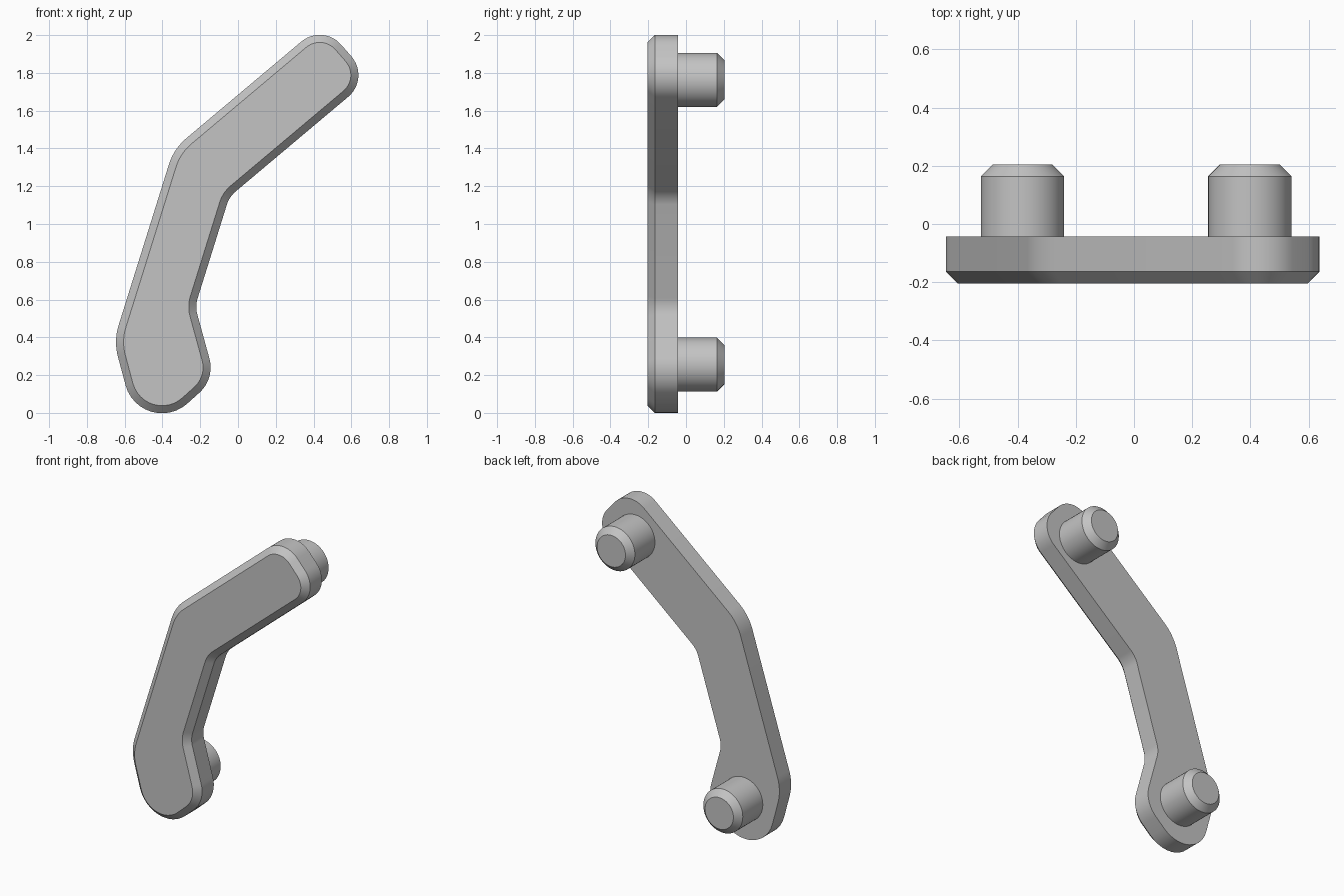
import bpy, bmesh, math
from mathutils import Vector

cube = bpy.data.objects.get("Cube")
if cube:
    bpy.data.objects.remove(cube, do_unlink=True)

grey = bpy.data.materials.new("plain grey")
grey.use_nodes = True
colour = (0.55, 0.55, 0.55, 1)
grey.diffuse_color = colour
grey.node_tree.nodes["Principled BSDF"].inputs["Base Color"].default_value = colour

FRONT, PLATE_BACK, BACK, CHAMFER = -0.204, -0.043, 0.204, 0.04


def fillet(corners, steps=12):
    """Round each (x, z, radius) corner of a closed outline with an arc."""
    points = []
    for i, (x, z, radius) in enumerate(corners):
        p = Vector((x, z))
        a = (Vector(corners[i - 1][:2]) - p).normalized()
        b = (Vector(corners[(i + 1) % len(corners)][:2]) - p).normalized()
        half = a.angle(b) / 2
        centre = p + (a + b).normalized() * radius / math.sin(half)
        start = p + a * radius / math.tan(half) - centre
        end = p + b * radius / math.tan(half) - centre
        sweep = start.angle_signed(end)
        for k in range(steps + 1):
            t = -sweep * k / steps
            c, s = math.cos(t), math.sin(t)
            points.append(centre + Vector((start.x * c - start.y * s,
                                           start.x * s + start.y * c)))
    return points


def inset(points, distance):
    """Move a clockwise outline inwards by an even distance."""
    result = []
    for i, p in enumerate(points):
        a = (p - points[i - 1]).normalized()
        b = (points[(i + 1) % len(points)] - p).normalized()
        na, nb = Vector((a.y, -a.x)), Vector((b.y, -b.x))
        result.append(p + (na + nb) * distance / (1 + na.dot(nb)))
    return result


def circle(x, z, radius, sides=48):
    return [Vector((x + radius * math.cos(math.tau * i / sides),
                    z + radius * math.sin(math.tau * i / sides))) for i in range(sides)]


def loft(name, sections):
    """Join equal outlines placed along y, and cap both ends."""
    bm = bmesh.new()
    rings = [[bm.verts.new((p.x, y, p.y)) for p in loop] for loop, y in sections]
    for r, s in zip(rings, rings[1:]):
        for i in range(len(r)):
            bm.faces.new((r[i - 1], r[i], s[i], s[i - 1]))
    bm.faces.new(rings[0])
    bm.faces.new(rings[-1])
    bmesh.ops.recalc_face_normals(bm, faces=bm.faces)
    mesh = bpy.data.meshes.new(name)
    bm.to_mesh(mesh)
    bm.free()
    mesh.materials.append(grey)
    obj = bpy.data.objects.new(name, mesh)
    bpy.context.collection.objects.link(obj)
    bpy.ops.object.select_all(action='DESELECT')
    obj.select_set(True)
    bpy.context.view_layer.objects.active = obj
    bpy.ops.object.shade_smooth_by_angle(angle=math.radians(30))


# Bent arm plate with a chamfered front edge
outline = fillet([
    (-0.34, 1.398, 0.3), (0.4485, 2.061, 0.15), (0.701, 1.772, 0.15),
    (-0.046, 1.144, 0.15), (-0.227, 0.564, 0.15), (-0.122, 0.181, 0.18),
    (-0.511, -0.169, 0.2), (-0.658, 0.381, 0.3)])
loft("arm_plate", [(inset(outline, CHAMFER), FRONT),
                   (outline, FRONT + CHAMFER), (outline, PLATE_BACK)])

# Round chamfered pins on the back
for name, x, z in (("upper_pin", 0.398, 1.763), ("lower_pin", -0.383, 0.256)):
    loft(name, [(circle(x, z, 0.143), PLATE_BACK - 0.01),
                (circle(x, z, 0.143), BACK - CHAMFER),
                (circle(x, z, 0.143 - CHAMFER), BACK)])
